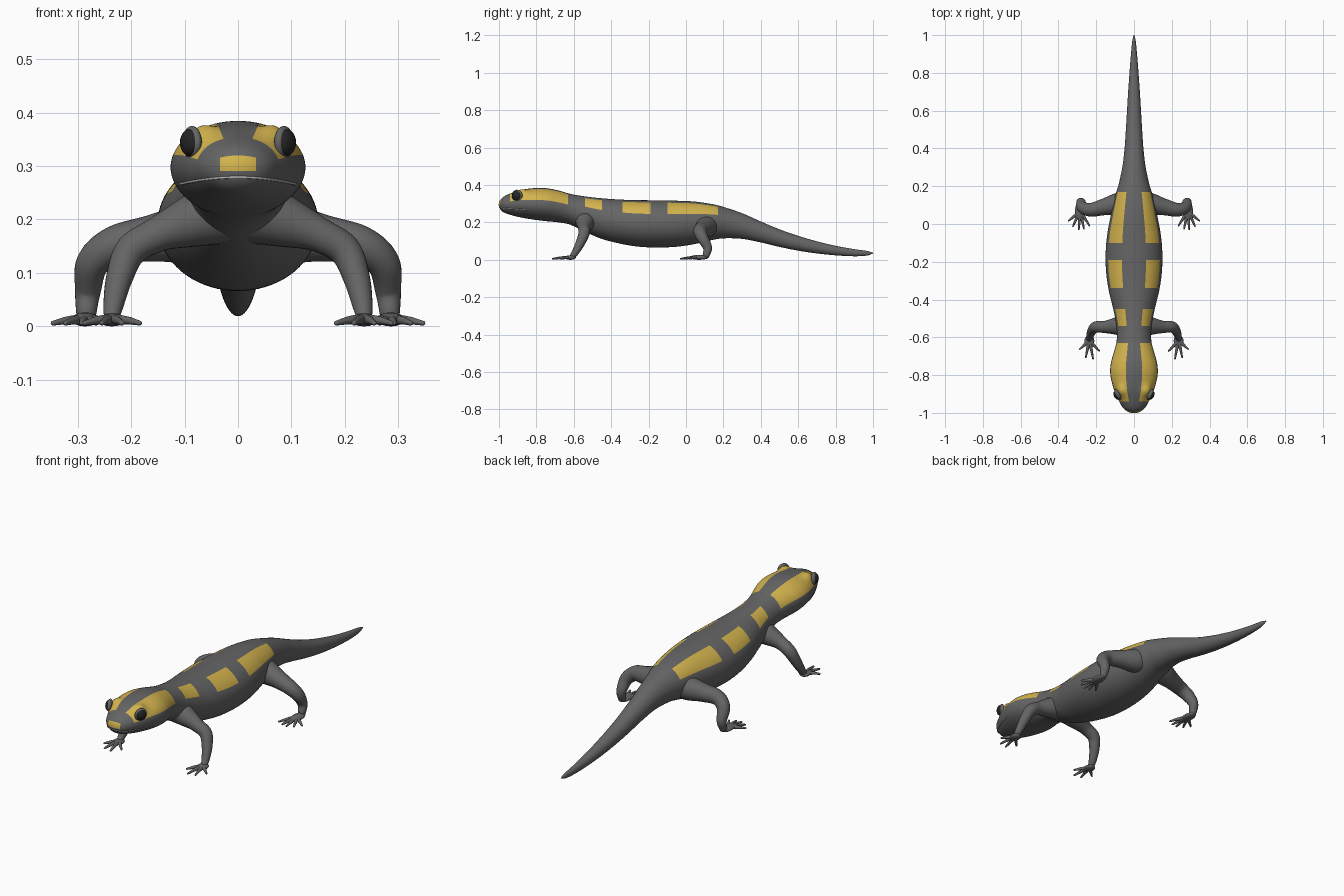
import bpy, bmesh, math
from mathutils import Vector, Matrix
from mathutils.bvhtree import BVHTree

if "Cube" in bpy.data.objects:
    bpy.data.objects.remove(bpy.data.objects["Cube"])


def material(name, col):
    m = bpy.data.materials.new(name)
    m.diffuse_color = (*col, 1)
    m.use_nodes = True
    m.node_tree.nodes["Principled BSDF"].inputs["Base Color"].default_value = m.diffuse_color
    return m


GREY = material("charcoal skin", (0.13, 0.13, 0.13))
YELLOW = material("yellow spots", (0.65, 0.45, 0.075))
BLACK = material("eye black", (0.018, 0.018, 0.018))
PALE = material("pale mouth", (0.45, 0.45, 0.45))


def finish(bm, name, mats):
    bmesh.ops.recalc_face_normals(bm, faces=bm.faces[:])
    for f in bm.faces:
        f.smooth = True
    me = bpy.data.meshes.new(name)
    bm.to_mesh(me)
    bm.free()
    for m in mats:
        me.materials.append(m)
    ob = bpy.data.objects.new(name, me)
    bpy.context.collection.objects.link(ob)
    return ob


def spline(keys, t):
    """Cubic interpolation of rows (t, values...)."""
    n = len(keys)
    i = max(k for k in range(n - 1) if keys[k][0] <= t or k == 0)
    a, b = keys[i], keys[i + 1]
    p, q = keys[max(i - 1, 0)], keys[min(i + 2, n - 1)]
    d = b[0] - a[0]
    u = min(max((t - a[0]) / d, 0), 1)
    out = []
    for k in range(1, len(a)):
        m0 = (b[k] - p[k]) / (b[0] - p[0]) * d
        m1 = (q[k] - a[k]) / (q[0] - a[0]) * d
        out.append((2*u**3 - 3*u*u + 1) * a[k] + (u**3 - 2*u*u + u) * m0
                   + (3*u*u - 2*u**3) * b[k] + (u**3 - u*u) * m1)
    return out


def bridge(bm, rings):
    faces = []
    n = len(rings[0])
    for i, (r, s) in enumerate(zip(rings, rings[1:])):
        for j in range(n):
            faces.append((bm.faces.new((r[j], r[(j+1) % n], s[(j+1) % n], s[j])), i, j))
    bm.faces.new(rings[0])
    bm.faces.new(rings[-1])
    return faces


def tube(bm, pts, steps=8, seg=16):
    """Round tapering limb through (x, y, z, radius) points, rounded at its end."""
    keys = [(i, *p) for i, p in enumerate(pts)]
    n = (len(pts) - 1) * steps
    samples = [spline(keys, i / steps) for i in range(n + 1)]
    pos = [Vector(s[:3]) for s in samples]
    rad = [s[3] for s in samples]
    end = (pos[-1] - pos[-2]).normalized()
    r0, last = rad[-1], pos[-1]
    for a in (30, 60, 85):
        pos.append(last + end * r0 * math.sin(math.radians(a)))
        rad.append(r0 * math.cos(math.radians(a)))
    side, rings = None, []
    for i, p in enumerate(pos):
        t = (pos[min(i + 1, len(pos) - 1)] - pos[max(i - 1, 0)]).normalized()
        if side is None:
            side = t.orthogonal()
        side = (side - t * side.dot(t)).normalized()
        up = t.cross(side)
        ring = []
        for j in range(seg):
            a = 2 * math.pi * j / seg
            v = p + (side * math.cos(a) + up * math.sin(a)) * rad[i]
            v.z = max(v.z, 0.001)
            ring.append(bm.verts.new(v))
        rings.append(ring)
    bridge(bm, rings)


def ball(bm, loc, size, yaw=0):
    m = Matrix.Translation(loc) @ Matrix.Rotation(yaw, 4, 'Z') @ Matrix.Diagonal((*size, 1))
    bmesh.ops.create_uvsphere(bm, u_segments=24, v_segments=14, radius=1, matrix=m)


# Body, head and tail: y, half width, top, bottom
PROFILE = [(-1, .0, .295, .294), (-.98, .052, .334, .257), (-.93, .083, .358, .238),
           (-.88, .105, .374, .226), (-.8, .125, .384, .213), (-.74, .123, .382, .206),
           (-.68, .107, .370, .200), (-.62, .092, .353, .188), (-.54, .093, .339, .150),
           (-.45, .110, .329, .112), (-.35, .134, .322, .086), (-.25, .148, .319, .070),
           (-.15, .150, .318, .066), (-.05, .141, .316, .070), (.05, .122, .311, .085),
           (.15, .100, .296, .108), (.2, .084, .283, .115), (.3, .062, .249, .112),
           (.4, .050, .205, .093), (.5, .043, .163, .069), (.6, .037, .128, .049),
           (.7, .031, .099, .034), (.8, .024, .075, .024), (.9, .016, .057, .019),
           (.97, .009, .047, .023), (1, .002, .038, .034)]
KEYS = [(math.sqrt(p[0] + 1), *p[1:]) for p in PROFILE]
SEG = 72
ys = [-1 + .05 * (i / 14) ** 2 for i in range(1, 14)] + [-.95 + .01 * i for i in range(196)]
bm = bmesh.new()
rings = []
for y in ys:
    w, top, bot = spline(KEYS, math.sqrt(y + 1))
    c, h = (top + bot) / 2, (top - bot) / 2
    ring = []
    for j in range(SEG):
        a = 2 * math.pi * j / SEG
        v = Vector((w * math.cos(a), y, c + h * math.sin(a)))
        # brow bulges over the eyes
        d2 = (abs(v.x) - .067) ** 2 + ((y + .885) * .8) ** 2 + (v.z - .355) ** 2
        v += Vector((math.cos(a) * .5, 0, max(math.sin(a), 0))) * .022 * math.exp(-d2 / .026 ** 2)
        ring.append(bm.verts.new(v))
    rings.append(ring)
# Yellow bands: y start, y end, lowest and highest angle round the body
BANDS = [(-.94, -.63, 15, 70), (-.54, -.45, 25, 65), (-.34, -.19, 25, 65), (-.10, .17, 25, 65)]
for f, i, j in bridge(bm, rings):
    y = (ys[i] + ys[i + 1]) / 2
    ang = (j + .5) * 360 / SEG
    ang = 180 - ang if 90 < ang < 180 else ang
    if any(a < y < b and lo < ang < hi for a, b, lo, hi in BANDS):
        f.material_index = 1
bmesh.ops.recalc_face_normals(bm, faces=bm.faces[:])
tree = BVHTree.FromBMesh(bm)
finish(bm, "body", [GREY, YELLOW])


def on_face(x, z, lift=.0015):
    hit = tree.ray_cast(Vector((x, -2, z)), Vector((0, 1, 0)))
    return hit[0] + hit[1] * lift


# Snout spot: thin plate lying on the nose
bm = bmesh.new()
grid = [[bm.verts.new(on_face(-.033 + .066 * i / 16, .291 + (.028 - .004 * (i / 8 - 1) ** 2) * k / 8))
         for i in range(17)] for k in range(9)]
for r, s in zip(grid, grid[1:]):
    for i in range(16):
        bm.faces.new((r[i], r[i + 1], s[i + 1], s[i]))
finish(bm, "snout_spot", [YELLOW])

# Mouth line wrapped round the front of the head
bm = bmesh.new()
mouth = []
for i in range(29):
    x = .108 * math.sin((i / 14 - 1) * math.pi / 2)
    mouth.append((*on_face(x, .279 - .013 * (x / .108) ** 2, 0), .0025))
tube(bm, mouth, steps=2, seg=8)
finish(bm, "mouth", [PALE])

# Eyes with grey rims, and legs, on both sides
for s, side in ((1, "left"), (-1, "right")):
    bm = bmesh.new()
    ball(bm, (s * .086, -.903, .344), (.014, .031, .031), -s * .45)
    finish(bm, "eyelid_" + side, [GREY])
    bm = bmesh.new()
    ball(bm, (s * .089, -.906, .344), (.018, .026, .026), -s * .45)
    finish(bm, "eye_" + side, [BLACK])

    LEGS = {
        "front_leg_": ([(.03, -.535, .215, .062), (.09, -.54, .195, .048), (.15, -.545, .172, .033),
                        (.20, -.545, .142, .030), (.222, -.565, .09, .025), (.233, -.592, .04, .019),
                        (.236, -.608, .018, .015)],
                       (.236, -.618, .012), (.026, .030, .012),
                       [(.184, -.672), (.217, -.712), (.255, -.705), (.287, -.662)]),
        "back_leg_": ([(.03, .11, .19, .066), (.09, .105, .175, .058), (.16, .09, .165, .044),
                       (.23, .075, .152, .036), (.272, .088, .118, .031), (.281, .115, .065, .024),
                       (.284, .108, .025, .019)],
                      (.286, .07, .013), (.026, .050, .013),
                      [(.236, -.008), (.265, -.024), (.292, -.028), (.323, -.012), (.346, .018)])}
    for name, (path, palm, size, tips) in LEGS.items():
        bm = bmesh.new()
        tube(bm, [(s * x, y, z, r) for x, y, z, r in path], seg=24)
        ball(bm, (s * palm[0], palm[1], palm[2]), size)
        for tx, ty in tips:
            bx, by = palm[0] + (tx - palm[0]) * .15, palm[1] - .25 * size[1]
            tube(bm, [(s * bx, by, .013, .010),
                      (s * (bx + tx) / 2, (by + ty) / 2, .011, .0075),
                      (s * tx, ty, .006, .0045)], steps=5, seg=12)
        finish(bm, name + side, [GREY])
